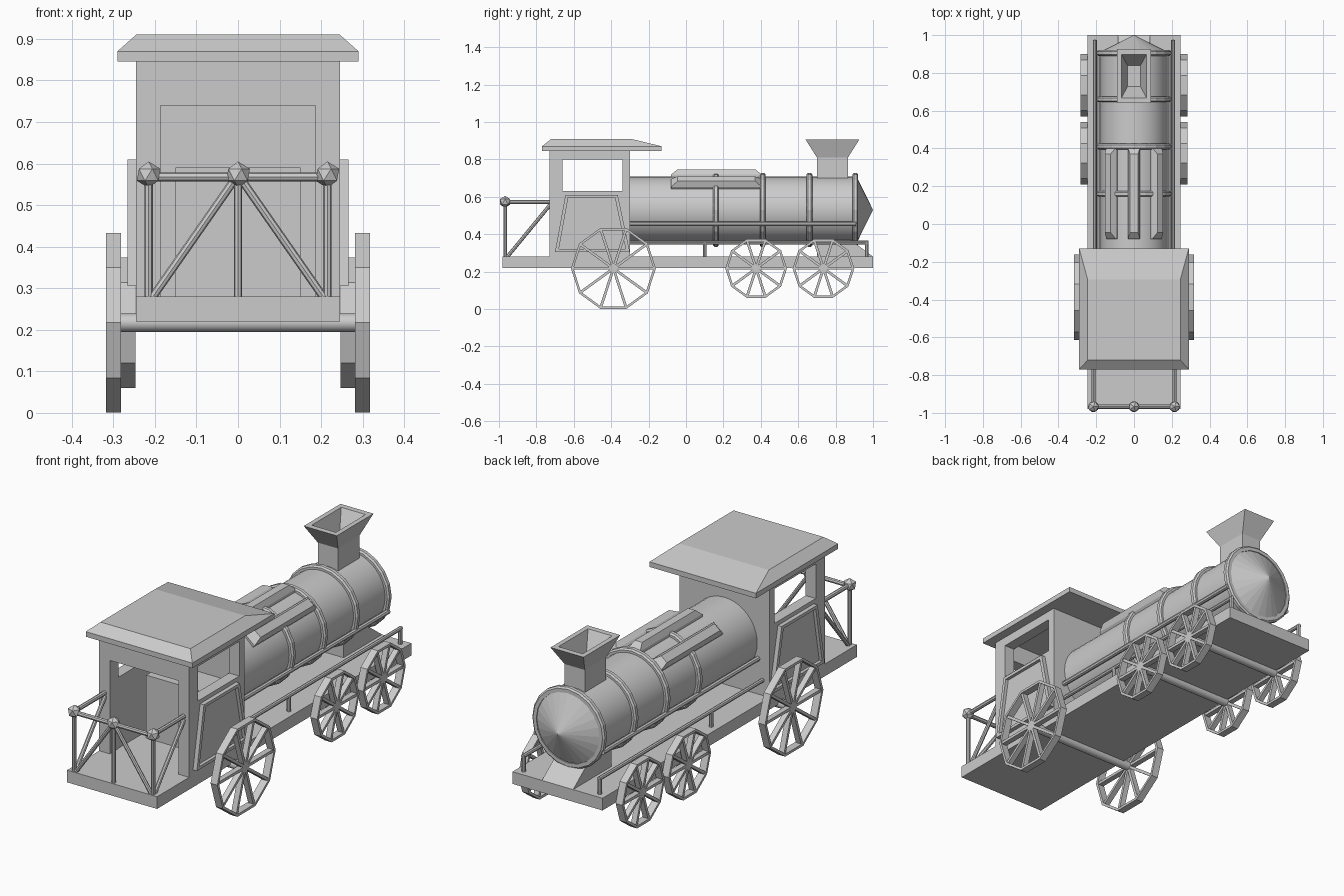
import bpy, bmesh
from math import pi, sin, cos, radians
from mathutils import Vector, Matrix

if "Cube" in bpy.data.objects:
    bpy.data.objects.remove(bpy.data.objects["Cube"])


def finish(name, bm, smooth=False):
    bmesh.ops.recalc_face_normals(bm, faces=bm.faces[:])
    me = bpy.data.meshes.new(name)
    bm.to_mesh(me)
    bm.free()
    ob = bpy.data.objects.new(name, me)
    bpy.context.collection.objects.link(ob)
    if smooth:
        bpy.ops.object.select_all(action='DESELECT')
        bpy.context.view_layer.objects.active = ob
        ob.select_set(True)
        bpy.ops.object.shade_smooth_by_angle(angle=radians(30))
    return ob


def loft(name, loops, closed=False, smooth=False):
    """Skin a row of equal-length point loops; cap the ends or join them."""
    bm = bmesh.new()
    rows = [[bm.verts.new(p) for p in loop] for loop in loops]
    n = len(rows[0])
    pairs = list(zip(rows, rows[1:])) + ([(rows[-1], rows[0])] if closed else [])
    for a, b in pairs:
        for i in range(n):
            j = (i + 1) % n
            bm.faces.new((a[i], a[j], b[j], b[i]))
    if not closed:
        bm.faces.new(rows[0])
        bm.faces.new(rows[-1])
    return finish(name, bm, smooth)


def rect(x0, x1, y0, y1, z):
    return [(x0, y0, z), (x1, y0, z), (x1, y1, z), (x0, y1, z)]


def box(name, x0, x1, y0, y1, z0, z1):
    return loft(name, [rect(x0, x1, y0, y1, z0), rect(x0, x1, y0, y1, z1)])


def rod(name, a, b, r, sides=8, smooth=False):
    a, b = Vector(a), Vector(b)
    bm = bmesh.new()
    m = Matrix.Translation((a + b) / 2) @ (b - a).to_track_quat('Z', 'Y').to_matrix().to_4x4()
    bmesh.ops.create_cone(bm, cap_ends=True, segments=sides, radius1=r, radius2=r,
                          depth=(b - a).length, matrix=m)
    return finish(name, bm, smooth)


def ring_y(r, y, z, n):
    return [(r * cos(2 * pi * i / n), y, z + r * sin(2 * pi * i / n)) for i in range(n)]


# Deck
box("deck", -0.245, 0.245, -0.98, 1.0, 0.22, 0.28)

# Cab shell, hollowed with side windows and a rear doorway
cab = box("cab", -0.245, 0.245, -0.73, -0.30, 0.275, 0.85)
cutters = [box("cab_interior_cutter", -0.19, 0.19, -0.665, -0.335, 0.2, 0.83),
           box("window_cutter", -0.4, 0.4, -0.66, -0.34, 0.63, 0.80),
           box("door_cutter", -0.187, 0.187, -0.9, -0.5, 0.19, 0.74)]
bpy.context.view_layer.objects.active = cab
for c in cutters:
    mod = cab.modifiers.new("cut", 'BOOLEAN')
    mod.operation, mod.solver, mod.object = 'DIFFERENCE', 'EXACT', c
    bpy.ops.object.modifier_apply(modifier=mod.name)
for c in cutters:
    bpy.data.objects.remove(c)

# Firebox inside the cab
box("firebox", -0.15, 0.15, -0.50, -0.32, 0.28, 0.59)

# Roof with sloped edges
loft("roof", [rect(-0.29, 0.29, -0.77, -0.13, 0.845),
              rect(-0.29, 0.29, -0.77, -0.13, 0.87),
              rect(-0.245, 0.245, -0.72, -0.295, 0.91)])

# Framed side panels
outer = [(-0.70, 0.305), (-0.30, 0.305), (-0.365, 0.61), (-0.645, 0.61)]
inner = [(-0.68, 0.32), (-0.322, 0.32), (-0.38, 0.595), (-0.63, 0.595)]
for s, side in ((-1, "left"), (1, "right")):
    loft("side_panel_" + side, [[(s * x, y, z) for y, z in prof] for x, prof in
                                ((0.24, outer), (0.266, outer), (0.266, inner), (0.25, inner))])

# Boiler, nose cone and bands
BZ = 0.53
loft("boiler", [ring_y(0.178, y, BZ, 40) for y in (-0.31, 0.91)], smooth=True)
bm = bmesh.new()
bmesh.ops.create_cone(bm, cap_ends=True, segments=24, radius1=0.182, radius2=0, depth=0.09,
                      matrix=Matrix.Translation((0, 0.955, BZ)) @ Matrix.Rotation(-pi / 2, 4, 'X'))
finish("nose_cone", bm)
for k, y in enumerate((0.16, 0.41, 0.66, 0.905)):
    section = [(0.172, -0.015), (0.190, -0.015), (0.198, -0.008),
               (0.198, 0.008), (0.190, 0.015), (0.172, 0.015)]
    loft(f"boiler_band_{k + 1}", [ring_y(r, y + d, BZ, 20) for r, d in section], closed=True)

# Three bevelled ribs on top of the boiler
for k, a in enumerate((-40, 0, 40)):
    rib = loft(f"boiler_rib_{k + 1}", [rect(-0.033, 0.033, -0.08, 0.405, 0.15),
                                       rect(-0.033, 0.033, -0.08, 0.405, 0.188),
                                       rect(-0.02, 0.02, -0.045, 0.37, 0.217)])
    rib.data.transform(Matrix.Translation((0, 0, BZ)) @ Matrix.Rotation(radians(a), 4, 'Y'))

# Flared hollow chimney
loft("chimney", [rect(-x, x, 0.783 - y, 0.783 + y, z) for x, y, z in
                 ((0.055, 0.083, 0.67), (0.055, 0.083, 0.81), (0.09, 0.143, 0.905),
                  (0.066, 0.115, 0.905), (0.034, 0.055, 0.80))])

# Wedge saddle under the boiler front
loft("front_saddle", [[(x, 0.70, 0.275), (x, 1.0, 0.28), (x, 0.88, 0.37), (x, 0.70, 0.37)]
                      for x in (-0.085, 0.085)])

# Boiler pipes and deck handrails
for s, side in ((-1, "left"), (1, "right")):
    rod("boiler_pipe_" + side, (s * 0.182, -0.31, 0.455), (s * 0.182, 0.91, 0.455), 0.012)
    rod("deck_rail_" + side, (s * 0.207, -0.31, 0.355), (s * 0.207, 0.975, 0.355), 0.01)
    for k, y in enumerate((0.10, 0.967)):
        rod(f"deck_rail_post_{side}_{k + 1}", (s * 0.207, y, 0.27), (s * 0.207, y, 0.355), 0.01)

# Rear platform railing
RY, RZ = -0.967, 0.573
rod("rear_top_rail", (-0.215, RY, RZ - 0.005), (0.215, RY, RZ - 0.005), 0.011)
for k, x in enumerate((-0.215, 0, 0.215)):
    rod(f"rear_post_{k + 1}", (x, RY, 0.26), (x, RY, RZ), 0.01)
    bm = bmesh.new()
    bmesh.ops.create_icosphere(bm, subdivisions=1, radius=0.032,
                               matrix=Matrix.Translation((x, RY, RZ)))
    finish(f"rear_knob_{k + 1}", bm)
    if x:
        rod(f"side_top_rail_{k + 1}", (x, RY, RZ), (x, -0.72, RZ), 0.011)
        rod(f"side_brace_{k + 1}", (x, RY, 0.265), (x, -0.72, 0.565), 0.01)
        rod(f"rear_brace_{k + 1}", (0, RY, RZ), (x, RY, 0.265), 0.01)


# Ten-sided spoked wheels
def wheel(name, y, r, x0, x1):
    zc, n, t = 0.217, 10, 0.013

    def circle(x, rad):
        return [(x, y + rad * cos(2 * pi * i / n), zc + rad * sin(2 * pi * i / n)) for i in range(n)]
    loft(name + "_rim", [circle(x0, r), circle(x1, r), circle(x1, r - t), circle(x0, r - t)],
         closed=True)
    bm = bmesh.new()
    d = (x1 - x0) * 0.75
    for i in range(n):
        m = (Matrix.Translation(((x0 + x1) / 2, y, zc)) @ Matrix.Rotation(2 * pi * i / n, 4, 'X')
             @ Matrix.Translation((0, (r - t / 2) / 2, 0)) @ Matrix.Diagonal((abs(d), r - t / 2, 0.014, 1)))
        bmesh.ops.create_cube(bm, size=1, matrix=m)
    finish(name + "_spokes", bm)


for label, y, r, x0, x1 in (("drive", -0.388, 0.227, 0.281, 0.318),
                            ("middle", 0.375, 0.165, 0.247, 0.284),
                            ("front", 0.735, 0.165, 0.247, 0.284)):
    for s, side in ((-1, "left"), (1, "right")):
        wheel(f"{label}_wheel_{side}", y, r, s * x0, s * x1)
    xa = (x0 + x1) / 2
    rod(label + "_axle", (-xa, y, 0.217), (xa, y, 0.217), 0.022, 16, True)
